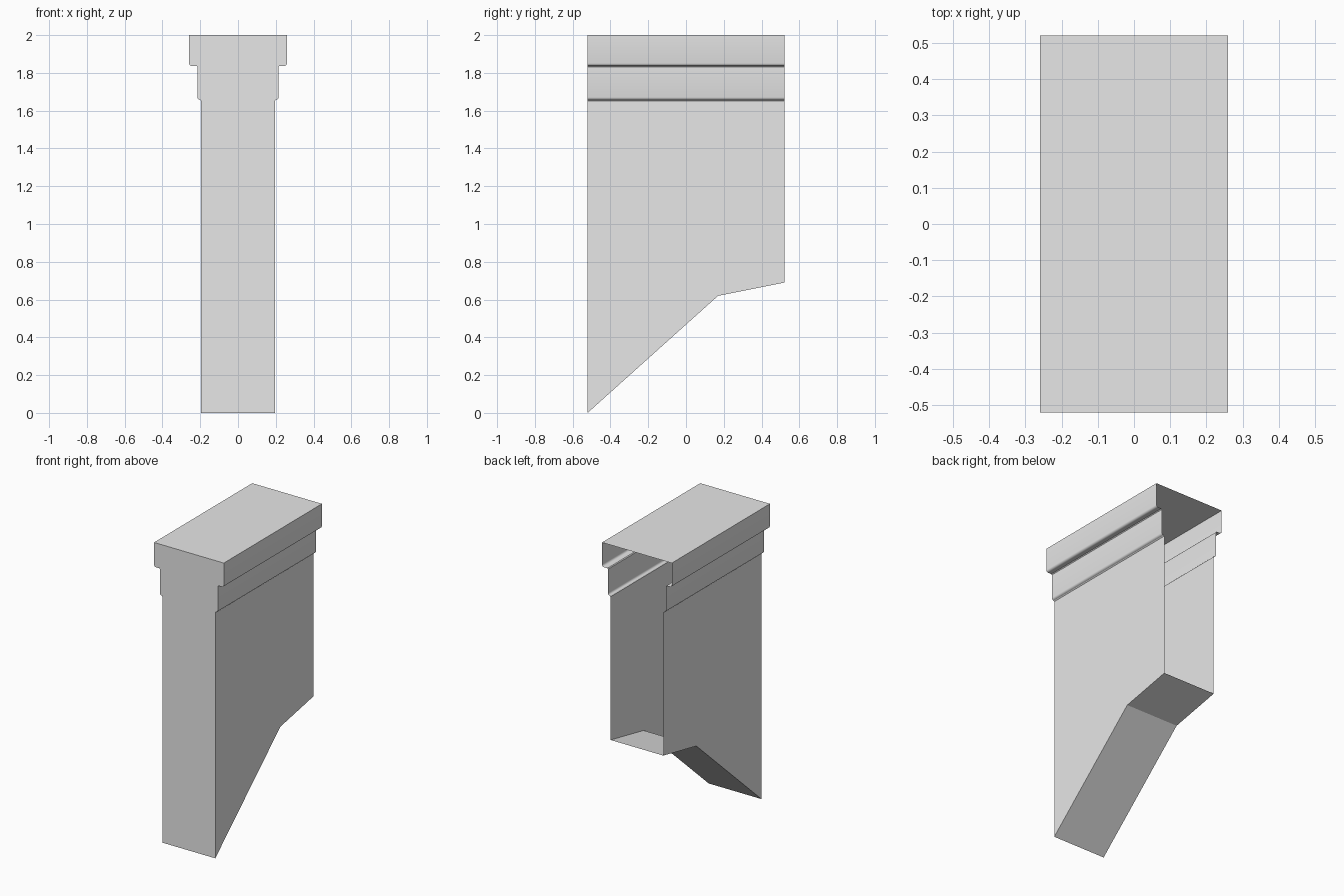
import bpy
import math
from mathutils import Vector

cube = bpy.data.objects.get("Cube")
if cube:
    bpy.data.objects.remove(cube, do_unlink=True)

grey = bpy.data.materials.new("plain grey")
grey.use_nodes = True
grey.diffuse_color = (0.8, 0.8, 0.8, 1)
grey.node_tree.nodes["Principled BSDF"].inputs["Base Color"].default_value = (0.8, 0.8, 0.8, 1)

DEPTH = 0.521     # half depth
BODY = 0.196      # half width of the shaft
TOP = 2.0


def rounded_lip(outer, inner, top, bottom, radius=0.014, steps=3):
    """Band outline: straight drop, rounded lower edge, underside, small inner fillet."""
    points = [(outer, top)]
    for i in range(steps + 1):
        a = math.pi / 2 * i / steps
        points.append((outer - radius + radius * math.cos(a),
                       bottom + radius - radius * math.sin(a)))
    points += [(inner + 0.005, bottom), (inner, bottom - 0.005)]
    return points


def sheet(name, verts, faces, outward, smooth=False):
    """Thin panel whose faces all look towards the outward direction."""
    verts = [Vector(v) for v in verts]
    fixed = []
    for f in faces:
        normal = (verts[f[1]] - verts[f[0]]).cross(verts[f[2]] - verts[f[1]])
        fixed.append(f if normal.dot(Vector(outward)) > 0 else f[::-1])
    mesh = bpy.data.meshes.new(name)
    mesh.from_pydata(verts, [], fixed)
    mesh.materials.append(grey)
    obj = bpy.data.objects.new(name, mesh)
    bpy.context.collection.objects.link(obj)
    if smooth:
        bpy.ops.object.select_all(action='DESELECT')
        obj.select_set(True)
        bpy.context.view_layer.objects.active = obj
        bpy.ops.object.shade_smooth_by_angle(angle=math.radians(40))
    return obj


def strip(name, path, outward, smooth=False):
    """Sweep an (x, z) outline from front to back."""
    n = len(path)
    verts = [(x, y, z) for y in (-DEPTH, DEPTH) for x, z in path]
    faces = [(i, i + 1, n + i + 1, n + i) for i in range(n - 1)]
    return sheet(name, verts, faces, outward, smooth)


upper = rounded_lip(0.259, 0.215, TOP, 1.837)
lower = rounded_lip(0.215, BODY, upper[-1][1], 1.657)
neck = lower[-1][1]

# Sloped underside outline, front to back, as (y, z)
slope = [(-DEPTH, 0), (0.17, 0.62), (DEPTH, 0.69)]

# Side walls and mouldings, mirrored
for side, s in (("left", 1), ("right", -1)):
    wall = [(s * BODY, y, z) for y, z in slope]
    wall += [(s * BODY, DEPTH, neck), (s * BODY, -DEPTH, neck)]
    # The wall is split at the bend so that every piece is convex
    wall.append((s * BODY, slope[1][0], neck))
    sheet(side + "_wall", wall, [(0, 1, 5, 4), (1, 2, 3, 5)], (s, 0, 0))
    for name, path in (("cap_moulding", upper), ("neck_moulding", lower)):
        strip(side + "_" + name, [(s * x, z) for x, z in path],
              (s, 0, -0.5), smooth=True)

# Front panel follows the full outline; the back stays open
half = upper + lower[1:] + [(BODY, 0)]
outline = half + [(-x, z) for x, z in reversed(half)]
sheet("front_panel", [(x, -DEPTH, z) for x, z in outline],
      [tuple(range(len(outline)))], (0, -1, 0))

# Flat top
strip("top_panel", [(-upper[0][0], TOP), (upper[0][0], TOP)], (0, 0, 1))

# Underside
under = [(x, y, z) for x in (-BODY, BODY) for y, z in slope]
sheet("sloped_underside", under, [(0, 1, 4, 3), (1, 2, 5, 4)], (0, 0, -1))
